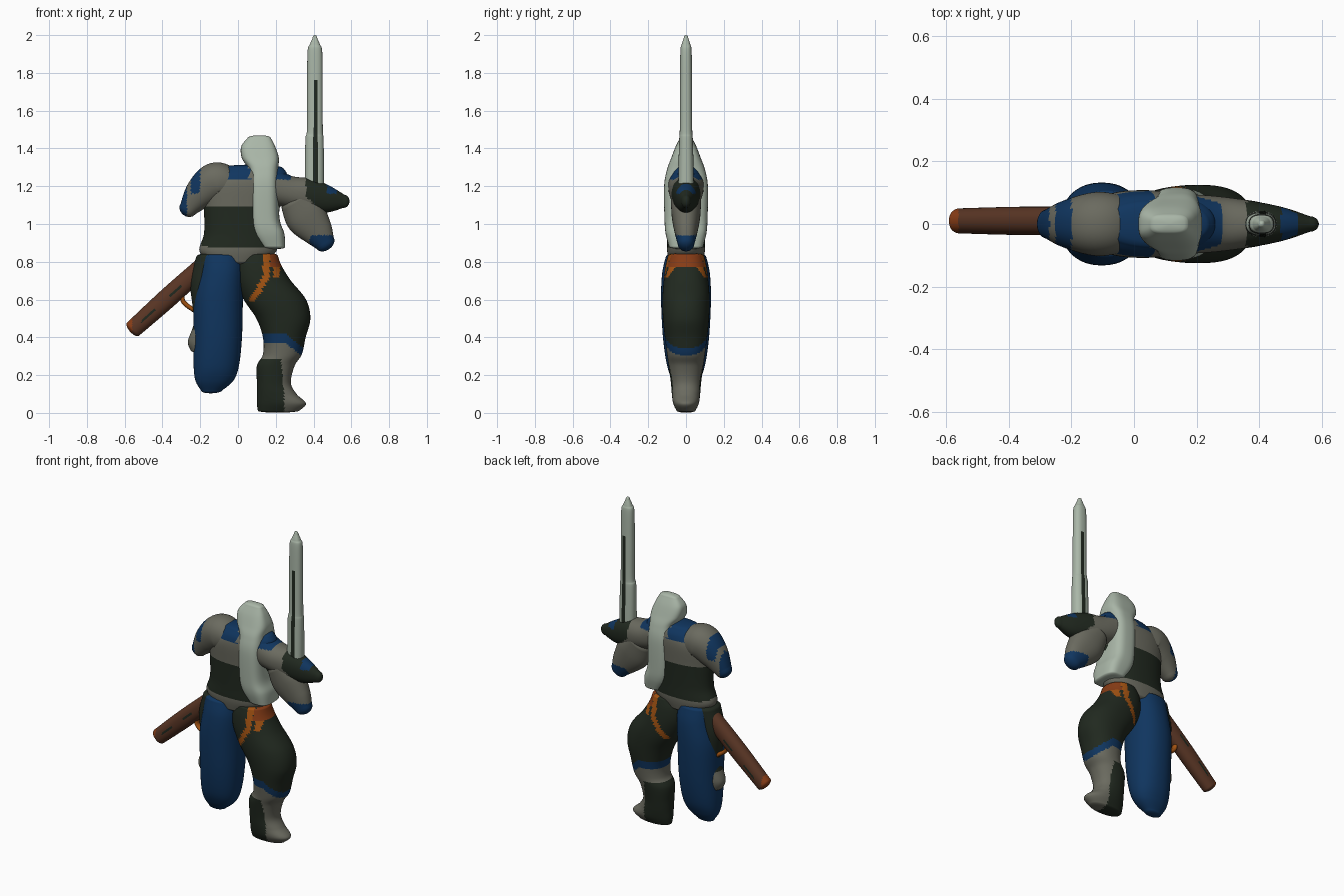
import bpy, bmesh, math
from mathutils import Vector

COLOURS = {
    "pale_cloth_steel": (0.40, 0.47, 0.39), "grey_plate": (0.145, 0.145, 0.115),
    "dark_leather": (0.015, 0.022, 0.014), "deep_blue": (0.005, 0.036, 0.115),
    "brown_wood": (0.10, 0.036, 0.018), "orange_trim": (0.36, 0.085, 0.006),
    "rust_trim": (0.24, 0.045, 0.008)}
NAMES = list(COLOURS)
PALE, GREY, DARK, BLUE, BROWN, ORANGE, RUST = range(7)
MATS = []
for key, rgb in COLOURS.items():
    m = bpy.data.materials.new(key)
    m.diffuse_color = (*rgb, 1)
    MATS.append(m)


def spline(rows, t):
    """Catmull-Rom value through the rows, t from 0 to len - 1."""
    i = min(int(t), len(rows) - 2)
    f = t - i
    a, b, c, d = (Vector(rows[max(0, min(len(rows) - 1, i + k))]) for k in (-1, 0, 1, 2))
    return 0.5 * (2 * b + (c - a) * f + (2 * a - 5 * b + 4 * c - d) * f * f
                  + (3 * b - a - 3 * c + d) * f ** 3)


def loft(name, rows, colour, level=True, power=2.2, cap=0.015, sides=64, per=10, y0=0.0):
    """Loft rows of (x, z, half width, half depth); level rings stay horizontal."""
    rows = [tuple(r) for r in rows]
    steps = (len(rows) - 1) * per
    path = [spline(rows, k / per) for k in range(steps + 1)]
    rings = []
    for k, p in enumerate(path):
        d = path[min(k + 1, steps)] - path[max(k - 1, 0)]
        tan = Vector((d[0], d[1])).normalized()
        across = Vector((1, 0)) if level else Vector((-tan[1], tan[0]))
        rings.append((Vector((p[0], p[1])), across, tan, p[2], p[3]))

    # rounded ends
    def dome(ring, sign):
        c, ac, tan, w, h = ring
        out = []
        for a in (0.35, 0.7, 1.0, 1.25, 1.5):
            s = math.cos(a)
            out.append((c + tan * sign * cap * math.sin(a), ac, tan, w * s, h * s))
        return out
    rings = dome(rings[0], -1)[::-1] + rings + dome(rings[-1], 1)

    bm = bmesh.new()
    loops = []
    for c, ac, tan, w, h in rings:
        loop = []
        for s in range(sides):
            a = 2 * math.pi * s / sides
            u, v = (math.copysign(abs(q) ** (2 / power), q) for q in (math.cos(a), math.sin(a)))
            p = c + ac * w * u
            loop.append(bm.verts.new((p[0], y0 + h * v, p[1])))
        loops.append(loop)
    for lo, hi in zip(loops, loops[1:]):
        for s in range(sides):
            n = (s + 1) % sides
            bm.faces.new((lo[s], lo[n], hi[n], hi[s]))
    bm.faces.new(loops[0])
    bm.faces.new(loops[-1])
    bmesh.ops.recalc_face_normals(bm, faces=bm.faces)

    used = []
    for f in bm.faces:
        m = f.calc_center_median()
        idx = colour(m.x, m.z) if callable(colour) else colour
        if idx not in used:
            used.append(idx)
        f.material_index = used.index(idx)
        f.smooth = True
    me = bpy.data.meshes.new(name)
    bm.to_mesh(me)
    bm.free()
    for idx in used:
        me.materials.append(MATS[idx])
    ob = bpy.data.objects.new(name, me)
    bpy.context.collection.objects.link(ob)
    return ob


# Torso: belt, dark waist, grey chest, blue collar
def torso_colour(x, z):
    if z < 0.875 + 0.3 * max(0, abs(x) - 0.15):
        return GREY
    if z < 1.09:
        return DARK
    if z > 1.235 and (-0.06 < x < 0.06 or x > 0.2):
        return BLUE
    return GREY


loft("torso", [(-0.01, 0.80, 0.15, 0.09), (0.0, 0.86, 0.205, 0.10), (0.015, 0.95, 0.195, 0.10),
               (0.02, 1.08, 0.20, 0.103), (0.03, 1.2, 0.215, 0.108), (0.06, 1.26, 0.2, 0.098),
               (0.07, 1.295, 0.17, 0.075)], torso_colour, cap=0.02)

# Hood with long trailing cloth
loft("hood_and_trail", [(0.185, 0.88, 0.065, 0.09), (0.16, 0.95, 0.085, 0.108),
                        (0.14, 1.03, 0.08, 0.114), (0.135, 1.2, 0.08, 0.116),
                        (0.133, 1.29, 0.08, 0.10), (0.118, 1.35, 0.098, 0.078),
                        (0.107, 1.41, 0.09, 0.055), (0.112, 1.455, 0.062, 0.032)],
     PALE, power=3.2)


# Left shoulder and arm with blue bands
def left_arm_colour(x, z):
    if x < -0.27 or (-0.25 < x < -0.2 and z > 1.16):
        return BLUE
    return GREY


loft("left_arm", [(-0.05, 1.21, 0.09, 0.095), (-0.12, 1.22, 0.105, 0.102),
                  (-0.20, 1.16, 0.085, 0.08), (-0.265, 1.08, 0.048, 0.05)],
     left_arm_colour, level=False, cap=0.04)


# Right upper arm and fist
def right_arm_colour(x, z):
    if (x < 0.28 and z > 1.235) or (0.47 < x < 0.52 and z > 1.16):
        return BLUE
    return DARK if x > 0.36 and z > 1.2 - 0.9 * (x - 0.3) else GREY


loft("right_arm", [(0.18, 1.2, 0.095, 0.095), (0.27, 1.17, 0.085, 0.088),
                   (0.38, 1.15, 0.09, 0.073), (0.48, 1.13, 0.07, 0.052),
                   (0.56, 1.12, 0.035, 0.025)], right_arm_colour, level=False, cap=0.03)
loft("right_forearm", [(0.31, 1.12, 0.09, 0.08), (0.36, 1.04, 0.11, 0.075),
                       (0.42, 0.96, 0.085, 0.06), (0.46, 0.90, 0.055, 0.045)],
     lambda x, z: BLUE if z < 0.94 and x > 0.38 else GREY, level=False, cap=0.04)

# Upright sword with dark groove
loft("sword_blade", [(0.405, 1.17, 0.05, 0.042), (0.405, 1.3, 0.05, 0.04), (0.405, 1.45, 0.048, 0.036),
                     (0.407, 1.50, 0.042, 0.033), (0.407, 1.72, 0.041, 0.032),
                     (0.407, 1.91, 0.039, 0.03), (0.407, 1.95, 0.027, 0.023),
                     (0.407, 1.985, 0.012, 0.012)],
     lambda x, z: DARK if abs(x - 0.412) < 0.011 and z < 1.77 else PALE, power=2.4)


# Standing leg: trousers, trim, knee band, greave and boot
def leg_colour(x, z):
    if z > 0.775 and x > 0.17:
        return RUST
    if z > 0.59 and abs(x - (0.15 - max(0, 0.72 - z) * 0.6)) < 0.019:
        return ORANGE
    if z > 0.72 and abs(x - 0.205) < 0.016:
        return ORANGE
    knee = 0.40 - 0.75 * max(0, x - 0.24)
    if abs(z - knee) < 0.024:
        return BLUE
    if z > knee:
        return DARK
    return DARK if z < 0.285 and x < 0.245 - 0.1 * max(0, z - 0.1) else GREY


loft("standing_leg", [(0.215, 0.012, 0.11, 0.05), (0.23, 0.05, 0.13, 0.068), (0.205, 0.10, 0.105, 0.075),
                      (0.19, 0.16, 0.09, 0.08), (0.20, 0.25, 0.1, 0.092), (0.235, 0.31, 0.103, 0.10),
                      (0.245, 0.40, 0.113, 0.112), (0.24, 0.50, 0.143, 0.122),
                      (0.195, 0.60, 0.165, 0.125), (0.135, 0.70, 0.145, 0.118),
                      (0.11, 0.78, 0.12, 0.108), (0.11, 0.835, 0.1, 0.095)],
     leg_colour, cap=0.012)

# Bent leg mostly behind the cloth
loft("bent_leg", [(-0.18, 0.33, 0.07, 0.05), (-0.185, 0.38, 0.08, 0.06), (-0.16, 0.47, 0.075, 0.07),
                  (-0.16, 0.56, 0.08, 0.075), (-0.165, 0.70, 0.088, 0.08),
                  (-0.15, 0.83, 0.07, 0.08)],
     lambda x, z: GREY if z < 0.44 else DARK)

# Hanging blue waist cloth
loft("waist_cloth", [(-0.14, 0.118, 0.055, 0.035), (-0.125, 0.17, 0.1, 0.07), (-0.115, 0.25, 0.12, 0.1),
                     (-0.107, 0.4, 0.128, 0.122), (-0.104, 0.6, 0.13, 0.132),
                     (-0.09, 0.74, 0.12, 0.126), (-0.088, 0.83, 0.112, 0.106)], BLUE)


# Scabbard with metal tip and strap loop
def scabbard_colour(x, z):
    if x < -0.56:
        return RUST
    slot = abs((z - 0.605) - (x + 0.375) * 0.9) < 0.008
    return DARK if slot and (-0.51 < x < -0.44 or -0.36 < x < -0.3) else BROWN


loft("scabbard", [(-0.18, 0.78, 0.05, 0.045), (-0.37, 0.61, 0.053, 0.045),
                  (-0.556, 0.443, 0.047, 0.04)], scabbard_colour, level=False,
     y0=0.01, cap=0.02, per=24)
loft("scabbard_strap", [(-0.295, 0.66, 0.012, 0.02), (-0.29, 0.59, 0.012, 0.02),
                        (-0.235, 0.545, 0.012, 0.02)], ORANGE, level=False, sides=20, y0=0.01)
